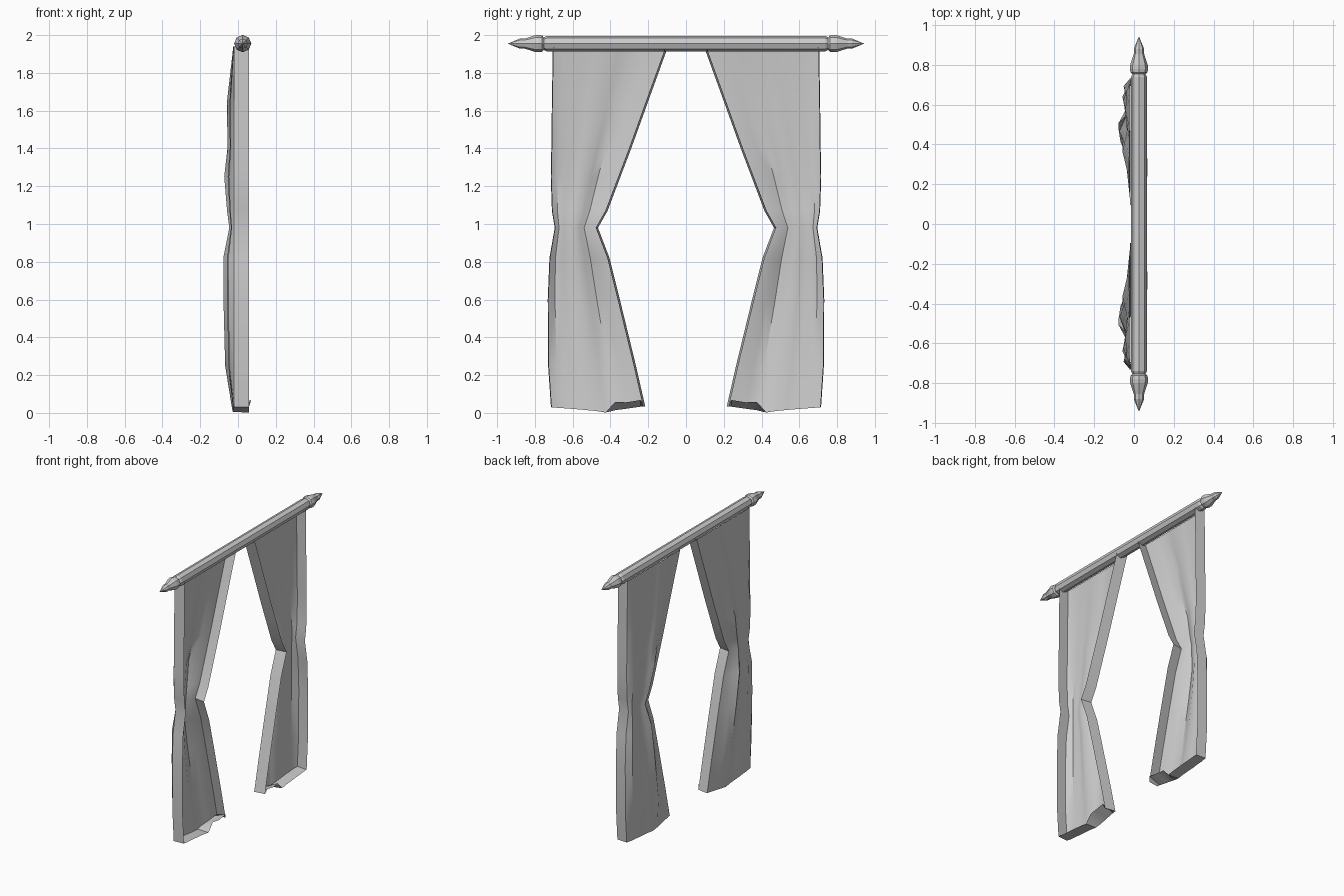
import bpy, bmesh, math

if "Cube" in bpy.data.objects:
    bpy.data.objects.remove(bpy.data.objects["Cube"])

ROD_X, ROD_Z, SIDES = 0.025, 1.955, 8


def add_mesh(name, bm):
    me = bpy.data.meshes.new(name)
    bm.to_mesh(me)
    bm.free()
    ob = bpy.data.objects.new(name, me)
    bpy.context.collection.objects.link(ob)
    return ob


def clean(bm):
    bmesh.ops.remove_doubles(bm, verts=bm.verts, dist=0.0005)
    bmesh.ops.recalc_face_normals(bm, faces=bm.faces)


def grid(bm, rows):
    """Skin a list of equally long point rows with quads."""
    vs = [[bm.verts.new(p) for p in row] for row in rows]
    for a, b in zip(vs, vs[1:]):
        for i in range(len(a) - 1):
            bm.faces.new((a[i], b[i], b[i + 1], a[i + 1]))


def lathe_y(name, profile):
    """Turn a (y, radius) profile around the rod axis."""
    bm = bmesh.new()
    rows = []
    for y, r in profile:
        rows.append([(ROD_X + r * math.sin(2 * math.pi * i / SIDES), y,
                      ROD_Z + r * math.cos(2 * math.pi * i / SIDES))
                     for i in range(SIDES)])
        rows[-1].append(rows[-1][0])
    grid(bm, rows)
    clean(bm)
    return add_mesh(name, bm)


def mirror_y(ob):
    m = ob.modifiers.new("mirror", 'MIRROR')
    m.use_axis = (False, True, False)
    m.use_mirror_merge = False


# rod with chamfered ends
lathe_y("curtain_rod", [(-0.755, 0), (-0.755, 0.032), (-0.738, 0.041),
                        (0.738, 0.041), (0.755, 0.032), (0.755, 0)])

# turned end finials
mirror_y(lathe_y("finial", [(0.75, 0), (0.75, 0.03), (0.762, 0.043), (0.78, 0.0455),
                            (0.80, 0.044), (0.855, 0.026), (0.88, 0.026), (0.944, 0)]))

# curtain: height, inner edge, outer edge, fold depth
ROWS = [(1.94, 0.095, 0.705, 0.005), (1.65, 0.20, 0.71, 0.038), (1.40, 0.29, 0.713, 0.036),
        (1.25, 0.347, 0.716, 0.053), (1.07, 0.415, 0.710, 0.038), (0.98, 0.466, 0.695, 0.026),
        (0.82, 0.405, 0.723, 0.058), (0.60, 0.350, 0.732, 0.057), (0.25, 0.265, 0.730, 0.048),
        (0.03, 0.216, 0.715, 0.010)]
# across the cloth: position, fold weight, hem height at the face, hem height at the rim
COLS = [(0, 0, 0.035, 0.035), (0.05, 0.1, 0.033, 0.068), (0.2, 0.5, 0.022, 0.056),
        (0.32, 1, 0.014, 0.058), (0.42, 0.7, 0.005, 0.002), (0.52, 0.4, 0.01, 0.01),
        (0.63, 0.5, 0.015, 0.015), (0.74, 0.65, 0.02, 0.02), (0.82, 0.45, 0.023, 0.023),
        (0.9, 0.55, 0.026, 0.026), (1, 0, 0.03, 0.03)]
FACE_X, RIM_X = -0.02, 0.059

face = []
for k, (z, yi, yo, d) in enumerate(ROWS):
    last = k == len(ROWS) - 1
    face.append([(FACE_X - d * w, yi + (yo - yi) * u, hem if last else z)
                 for u, w, hem, _ in COLS])

bm = bmesh.new()
grid(bm, face)
# side returns running back from the face edges
INNER, OUTER = 0.012, -0.005
for col, inset in ((0, INNER), (-1, OUTER)):
    grid(bm, [[row[col], (RIM_X, row[col][1] + inset, row[col][2])] for row in face])
# bottom hem, curled up near the inner corner
rim = []
for p, (u, _, _, rz) in zip(face[-1], COLS):
    inset = INNER if u == 0 else OUTER if u == 1 else 0
    rim.append((RIM_X + (0.01 if 0 < u < 0.25 else 0), p[1] + inset, rz))
grid(bm, [face[-1], rim])
clean(bm)
if sum(f.normal.x * f.calc_area() for f in bm.faces) > 0:
    bmesh.ops.reverse_faces(bm, faces=bm.faces)
curtain = add_mesh("curtain", bm)
bpy.context.view_layer.objects.active = curtain
curtain.select_set(True)
bpy.ops.object.shade_smooth_by_angle(angle=math.radians(40))
mirror_y(curtain)
